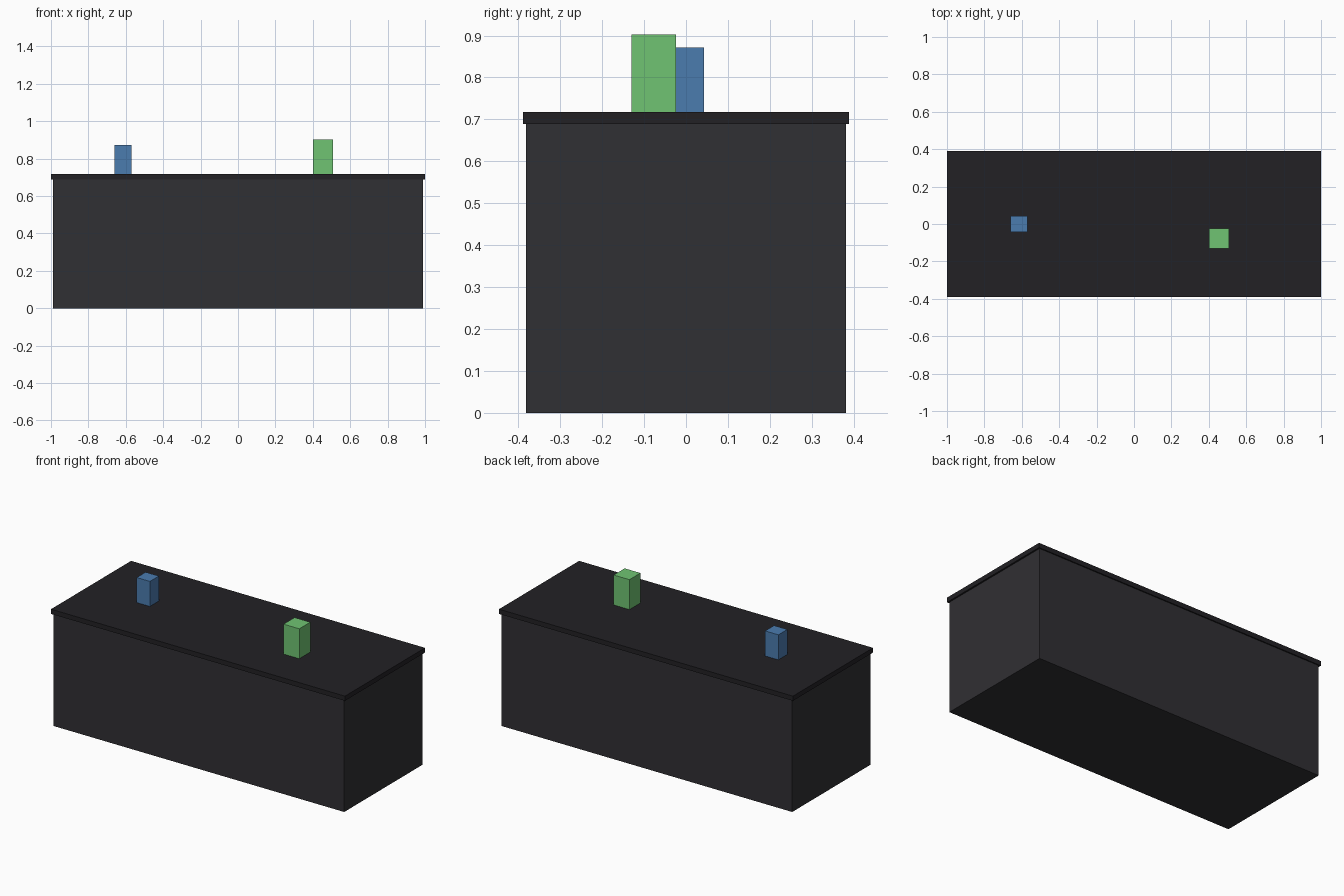
import bpy

if "Cube" in bpy.data.objects:
    bpy.data.objects.remove(bpy.data.objects["Cube"])


def material(name, rgb):
    m = bpy.data.materials.new(name)
    m.diffuse_color = (*rgb, 1)
    m.use_nodes = True
    m.node_tree.nodes["Principled BSDF"].inputs["Base Color"].default_value = m.diffuse_color
    return m


def box(name, center, size, z0, z1, mat):
    """Box from a plan centre, plan size and height range."""
    bpy.ops.mesh.primitive_cube_add(size=1, location=(*center, (z0 + z1) / 2))
    o = bpy.context.object
    o.name = name
    o.scale = (*size, z1 - z0)
    bpy.ops.object.transform_apply(location=False, rotation=False, scale=True)
    o.data.materials.append(mat)
    return o


charcoal = material("charcoal", (0.03, 0.029, 0.033))
black = material("near_black", (0.016, 0.015, 0.018))
blue = material("blue", (0.07, 0.2, 0.43))
green = material("green", (0.16, 0.55, 0.17))

BODY_TOP, TABLE_TOP = 0.689, 0.718

# Cabinet and its slightly overhanging top
box("counter_body", (0, 0), (1.98, 0.763), 0, BODY_TOP, charcoal)
box("counter_top", (0, 0), (2.0, 0.778), BODY_TOP, TABLE_TOP, black)

# Two blocks standing on the top
box("blue_block", (-0.614, 0), (0.09, 0.087), TABLE_TOP, 0.872, blue)
box("green_block", (0.455, -0.077), (0.107, 0.107), TABLE_TOP, 0.902, green)
